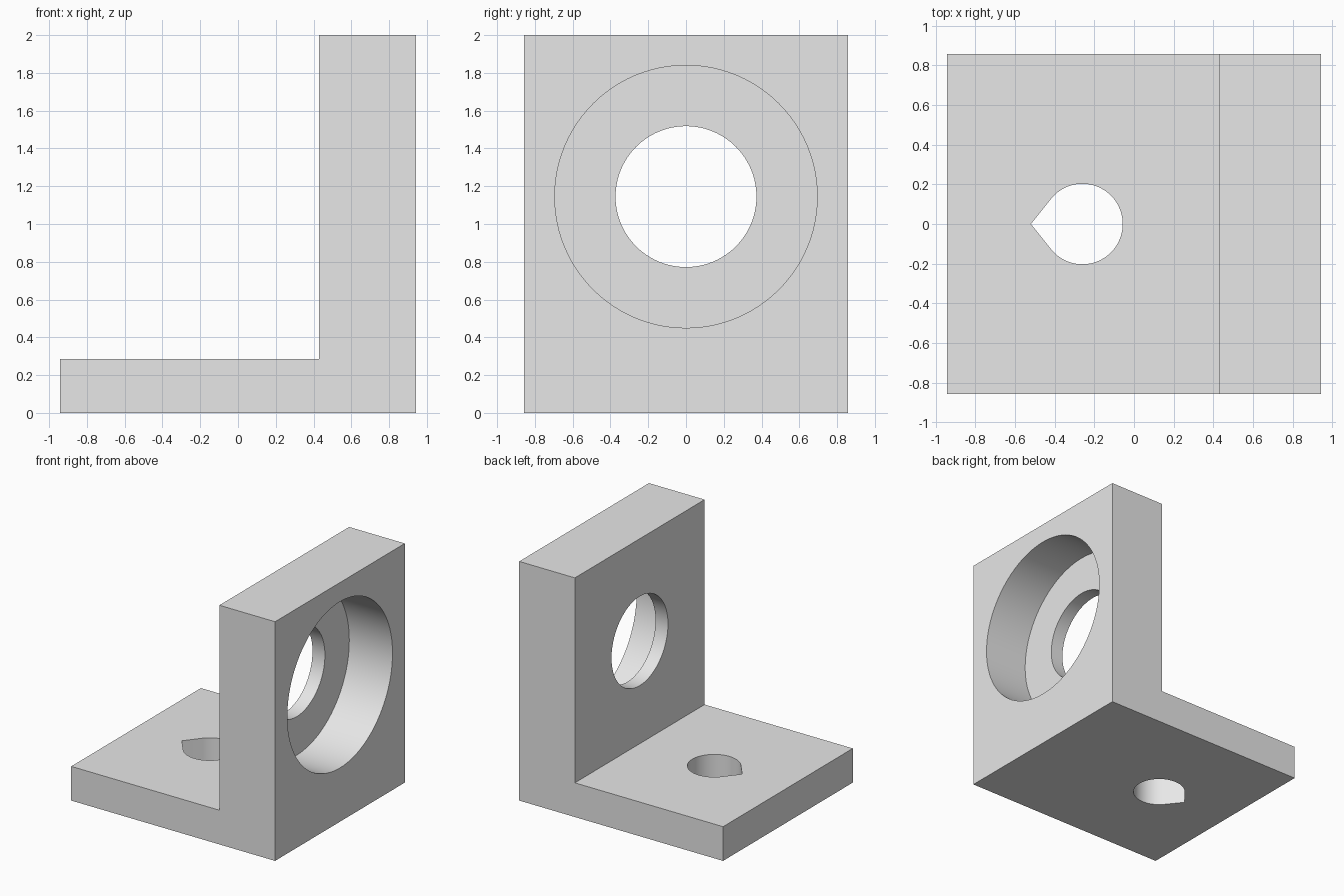
import bpy
import bmesh
from math import acos, cos, pi, sin
from mathutils import Vector

if "Cube" in bpy.data.objects:
    bpy.data.objects.remove(bpy.data.objects["Cube"], do_unlink=True)

HALF_X, HALF_Y, HEIGHT = 0.943, 0.857, 2.0
WALL_X, BASE_Z = 0.428, 0.286
BORE_Z, BORE_R, HOLE_R, FLOOR_X = 1.145, 0.695, 0.373, 0.543
SLOT_X, SLOT_R, TIP = -0.26, 0.203, 0.26

grey = bpy.data.materials.new("light grey")
grey.use_nodes = True
grey.diffuse_color = (0.8, 0.8, 0.8, 1)
grey.node_tree.nodes["Principled BSDF"].inputs["Base Color"].default_value = (0.8, 0.8, 0.8, 1)


def prism(name, outline, sweep):
    """Extrude a closed outline along the sweep vector."""
    bm = bmesh.new()
    face = bm.faces.new([bm.verts.new(p) for p in outline])
    moved = bmesh.ops.extrude_face_region(bm, geom=[face])["geom"]
    bmesh.ops.translate(bm, vec=Vector(sweep),
                        verts=[v for v in moved if isinstance(v, bmesh.types.BMVert)])
    # The extrusion drops the starting face only when told to, so restore a closed shell
    if not face.is_valid:
        bmesh.ops.holes_fill(bm, edges=[e for e in bm.edges if e.is_boundary])
    bmesh.ops.recalc_face_normals(bm, faces=bm.faces)
    mesh = bpy.data.meshes.new(name)
    bm.to_mesh(mesh)
    bm.free()
    mesh.materials.append(grey)
    obj = bpy.data.objects.new(name, mesh)
    bpy.context.collection.objects.link(obj)
    return obj


def wall_cutter(name, radius, start):
    """Round cutter running along x through the upright wall."""
    steps = 96
    ring = [(start, radius * cos(2 * pi * i / steps), BORE_Z + radius * sin(2 * pi * i / steps))
            for i in range(steps)]
    return prism(name, ring, (HALF_X + 0.2 - start, 0, 0))


# L-shaped body
profile = [(-HALF_X, 0), (HALF_X, 0), (HALF_X, HEIGHT),
           (WALL_X, HEIGHT), (WALL_X, BASE_Z), (-HALF_X, BASE_Z)]
bracket = prism("angle_bracket", [(x, -HALF_Y, z) for x, z in profile], (0, 2 * HALF_Y, 0))

# Teardrop hole: an arc closed by two tangents meeting at the tip
half_gap = acos(SLOT_R / TIP)
arc_steps = 64
slot = [(SLOT_X - TIP, 0, -0.1)]
for i in range(arc_steps + 1):
    a = pi + half_gap + (2 * pi - 2 * half_gap) * i / arc_steps
    slot.append((SLOT_X + SLOT_R * cos(a), SLOT_R * sin(a), -0.1))

cutters = [
    prism("teardrop_cutter", slot, (0, 0, BASE_Z + 0.2)),
    wall_cutter("counterbore_cutter", BORE_R, FLOOR_X),
    wall_cutter("through_hole_cutter", HOLE_R, WALL_X - 0.1),
]

# Cut the holes, then remove the cutters
bpy.ops.object.select_all(action='DESELECT')
bpy.context.view_layer.objects.active = bracket
bracket.select_set(True)
for cutter in cutters:
    cutter.hide_render = True
    cut = bracket.modifiers.new(cutter.name, 'BOOLEAN')
    cut.operation = 'DIFFERENCE'
    cut.solver = 'EXACT'
    cut.object = cutter
    bpy.ops.object.modifier_apply(modifier=cut.name)
    bpy.data.objects.remove(cutter, do_unlink=True)

bpy.ops.object.shade_smooth_by_angle(angle=pi / 6)
